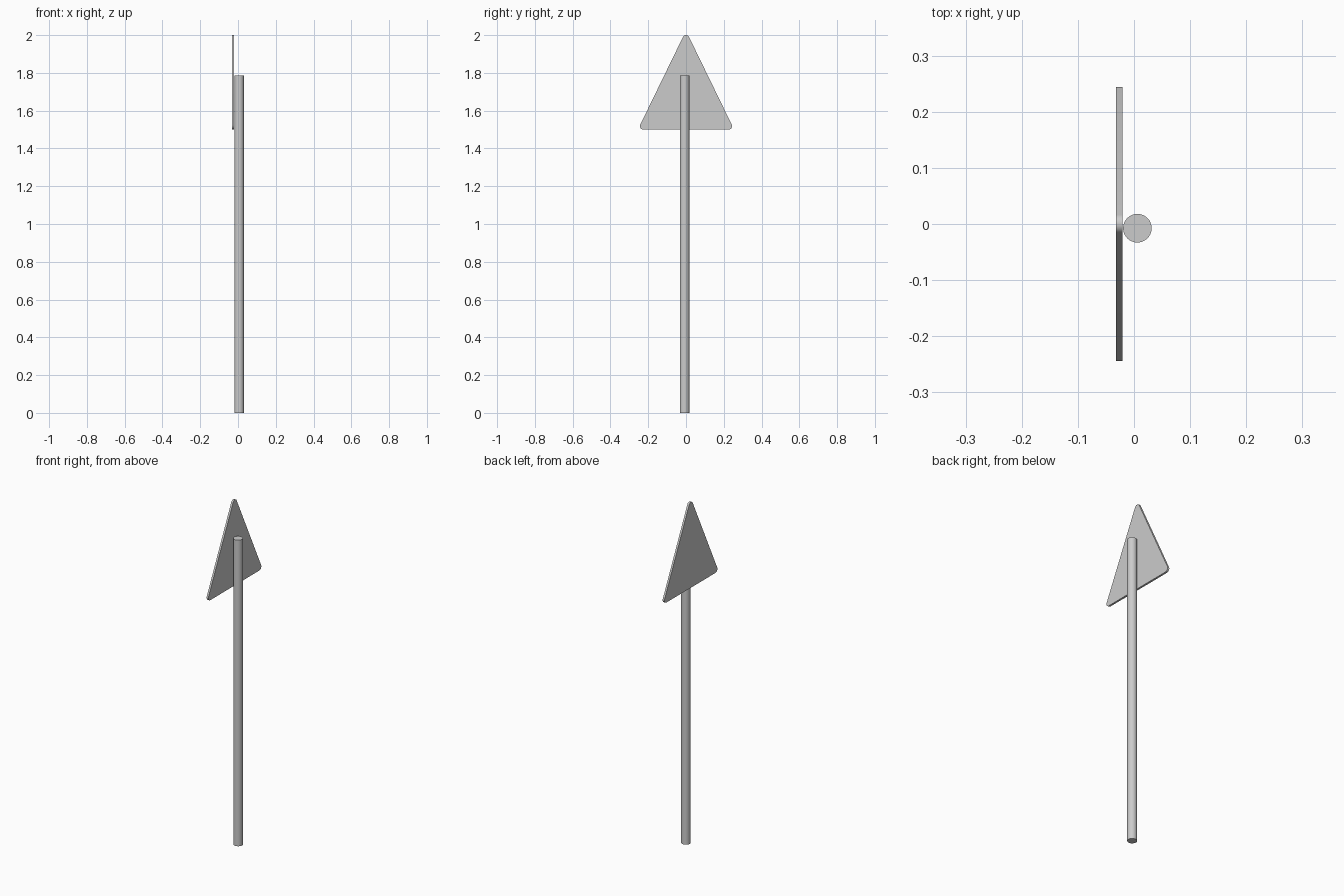
import bpy, bmesh, math
from mathutils import Vector

if "Cube" in bpy.data.objects:
    bpy.data.objects.remove(bpy.data.objects["Cube"])

# Round post standing on the ground
bpy.ops.mesh.primitive_cylinder_add(vertices=32, radius=0.0255, depth=1.785,
                                    location=(0.006, -0.0075, 0.8925))
post = bpy.context.object
post.name = "post"
bpy.ops.object.shade_smooth_by_angle(angle=math.radians(40))

# Triangular sign plate with rounded corners, profile in the YZ plane
R, BACK, FRONT, STEPS = 0.018, -0.0317, -0.0203, 8
centres = [Vector((-0.244 + R, 1.5 + R)), Vector((0.244 - R, 1.5 + R)), Vector((0, 2 - R))]


def edge_normal_angle(a, b):
    d = b - a
    return math.atan2(-d.x, d.y)


outline = []
for i, c in enumerate(centres):
    start = edge_normal_angle(centres[i - 1], c)
    turn = (edge_normal_angle(c, centres[(i + 1) % 3]) - start) % math.tau
    for k in range(STEPS + 1):
        a = start + turn * k / STEPS
        outline.append((c.x + R * math.cos(a), c.y + R * math.sin(a)))

bm = bmesh.new()
face = bm.faces.new([bm.verts.new((BACK, y, z)) for y, z in outline])
ext = bmesh.ops.extrude_face_region(bm, geom=[face])
moved = [v for v in ext["geom"] if isinstance(v, bmesh.types.BMVert)]
bmesh.ops.translate(bm, vec=(FRONT - BACK, 0, 0), verts=moved)
if face.is_valid and len([f for f in bm.faces if len(f.verts) > 4]) < 2:
    bm.faces.new([v for v in face.verts if v not in moved])
bmesh.ops.recalc_face_normals(bm, faces=bm.faces)
mesh = bpy.data.meshes.new("sign_plate")
bm.to_mesh(mesh)
bm.free()
plate = bpy.data.objects.new("sign_plate", mesh)
bpy.context.collection.objects.link(plate)
bpy.ops.object.select_all(action='DESELECT')
plate.select_set(True)
bpy.context.view_layer.objects.active = plate
bpy.ops.object.shade_smooth_by_angle(angle=math.radians(40))
